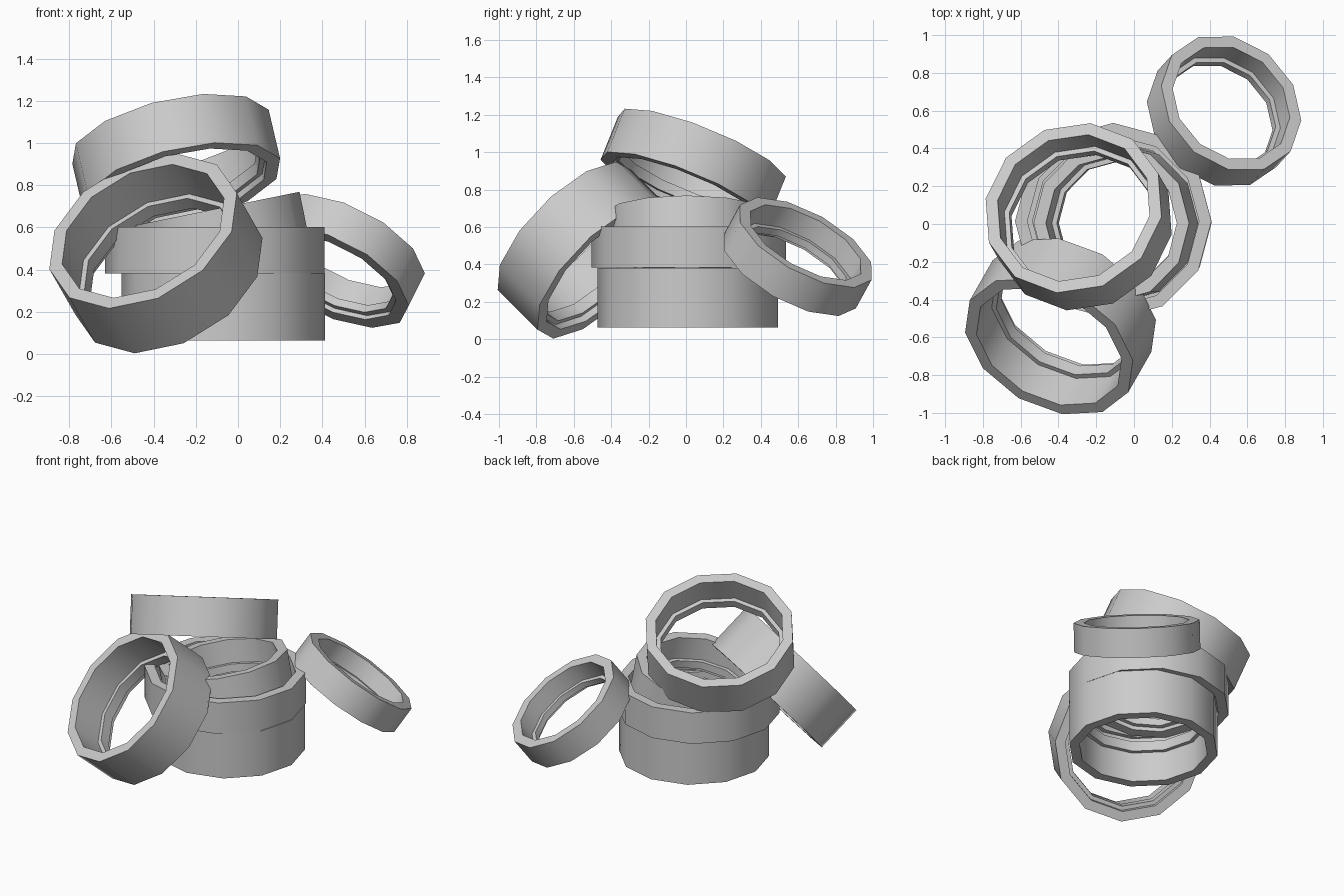
import bpy, bmesh, math
from mathutils import Vector

if "Cube" in bpy.data.objects:
    bpy.data.objects.remove(bpy.data.objects["Cube"])

SIDES = 12

def ring(name, top, axis, r, h, phase=0, lip_at_top=False):
    """Hollow twelve-sided band with an inner lip; top = centre of its upper rim."""
    n = Vector(axis).normalized()
    u = (Vector((1, 0, 0)) - n * n.x).normalized()
    v = n.cross(u)
    base = Vector(top) - n * h
    w, lip = 0.066, 0.093          # wall thickness, lip depth from outside
    # closed cross-section: inset from outer radius, height fraction
    profile = [(0, 0), (0, 1), (w, 1), (w, 0.34), (lip, 0.34),
               (lip, 0.12), (w, 0.12), (w, 0)]
    if lip_at_top:
        profile = [(i, 1 - t) for i, t in reversed(profile)]
    bm = bmesh.new()
    loops = []
    for k in range(SIDES):
        a = math.radians(phase) + math.tau * k / SIDES
        d = u * math.cos(a) + v * math.sin(a)
        loops.append([bm.verts.new(base + d * (r - i) + n * (h * t)) for i, t in profile])
    m = len(profile)
    for k in range(SIDES):
        p, q = loops[k], loops[(k + 1) % SIDES]
        for j in range(m):
            bm.faces.new((p[j], q[j], q[(j + 1) % m], p[(j + 1) % m]))
    bmesh.ops.recalc_face_normals(bm, faces=bm.faces)
    mesh = bpy.data.meshes.new(name)
    bm.to_mesh(mesh)
    bm.free()
    ob = bpy.data.objects.new(name, mesh)
    bpy.context.collection.objects.link(ob)
    bpy.ops.object.select_all(action='DESELECT')
    ob.select_set(True)
    bpy.context.view_layer.objects.active = ob
    bpy.ops.object.shade_smooth_by_angle(angle=math.radians(35))
    return ob

# upright stack
ring("bottom_ring", (-0.07, 0.01, 0.381), (0, 0, 1), 0.482, 0.317, lip_at_top=True)
ring("middle_ring", (-0.11, 0.015, 0.603), (0, 0, 1), 0.52, 0.22)
# small ring nested in the stack, slightly tilted
ring("nested_ring", (-0.12, 0.005, 0.685), (-0.2, 0, 0.98), 0.42, 0.24)
# ring leaning on top
ring("top_ring", (-0.32, 0.085, 1.03), (-0.055, 0.095, 0.235), 0.485, 0.255, 19)
# ring leaning at the back right
ring("back_leaning_ring", (0.515, 0.64, 0.518), (0.40, 0.44, 0.80), 0.405, 0.19, -2)
# ring leaning at the front left
ring("front_leaning_ring", (-0.45, -0.648, 0.583), (-0.375, -0.656, 0.656), 0.485, 0.325, 9)
